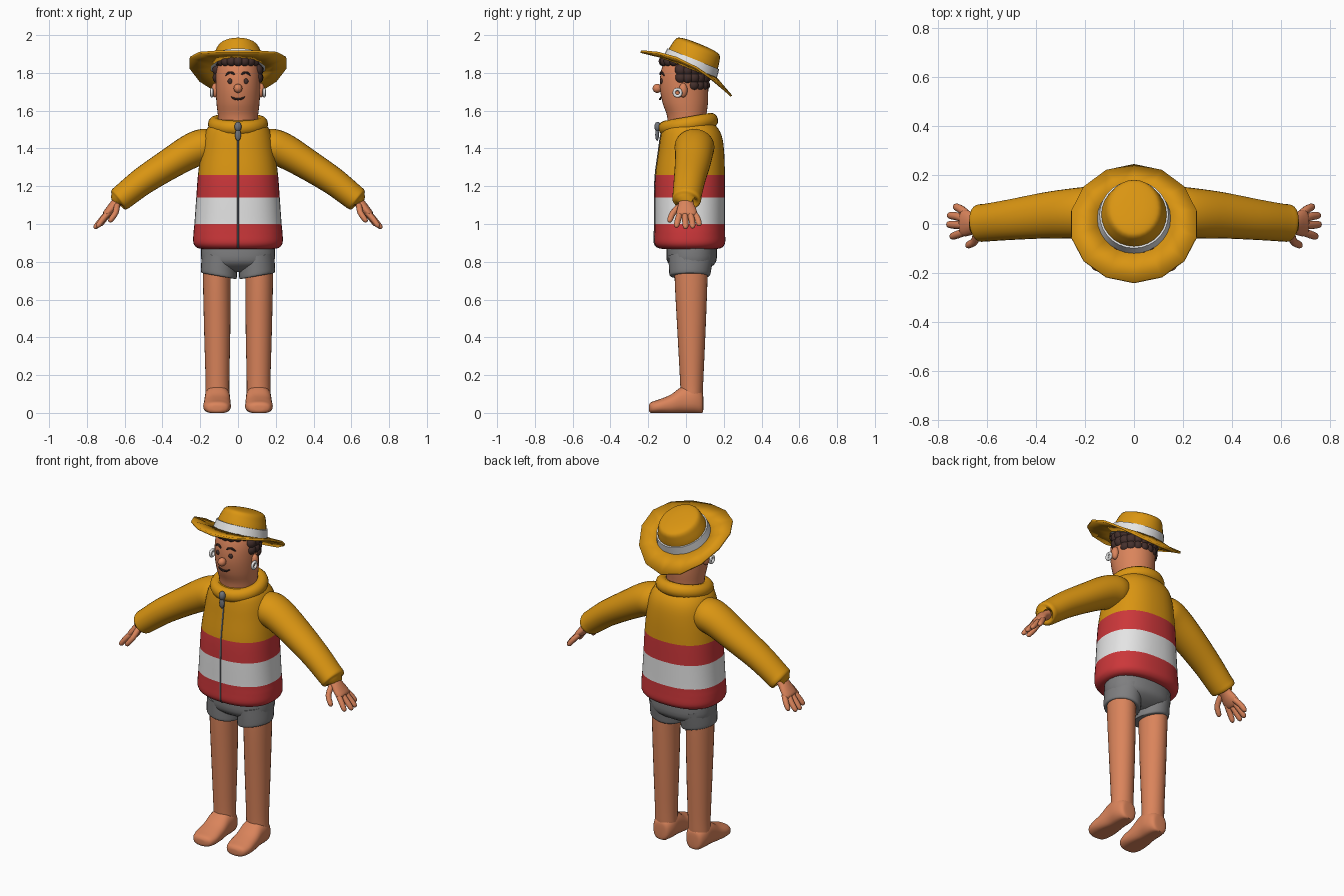
import bpy, bmesh, math
from mathutils import Vector, Matrix

if "Cube" in bpy.data.objects:
    bpy.data.objects.remove(bpy.data.objects["Cube"])


def material(name, r, g, b):
    m = bpy.data.materials.new(name)
    m.diffuse_color = (r, g, b, 1)
    m.use_nodes = True
    m.node_tree.nodes["Principled BSDF"].inputs["Base Color"].default_value = m.diffuse_color
    return m


SKIN = material("skin", 0.70, 0.23, 0.105)
YELLOW = material("yellow", 0.70, 0.30, 0.006)
RED = material("red", 0.60, 0.038, 0.042)
WHITE = material("white", 0.78, 0.78, 0.78)
GREY = material("shorts_grey", 0.21, 0.21, 0.215)
METAL = material("zip_grey", 0.16, 0.17, 0.19)
BROWN = material("dark_brown", 0.06, 0.030, 0.026)
X, Y, Z = Vector((1, 0, 0)), Vector((0, 1, 0)), Vector((0, 0, 1))


def finish(name, bm, mats, mirror=False, angle=40):
    bmesh.ops.recalc_face_normals(bm, faces=bm.faces)
    me = bpy.data.meshes.new(name)
    bm.to_mesh(me)
    bm.free()
    ob = bpy.data.objects.new(name, me)
    bpy.context.collection.objects.link(ob)
    for m in mats:
        me.materials.append(m)
    bpy.ops.object.select_all(action='DESELECT')
    ob.select_set(True)
    bpy.context.view_layer.objects.active = ob
    bpy.ops.object.shade_smooth_by_angle(angle=math.radians(angle))
    if mirror:
        ob.modifiers.new("Mirror", 'MIRROR')
    return ob


def smooth_rows(rows, sub):
    """Catmull-Rom interpolation between the given rings."""
    out = []
    for i in range(len(rows) - 1):
        a, b, c, d = (rows[max(0, min(len(rows) - 1, i + k))] for k in (-1, 0, 1, 2))
        for s in range(sub):
            t = s / sub
            out.append([0.5 * (2 * q + (r - p) * t + (2 * p - 5 * q + 4 * r - w) * t * t
                               + (3 * q - p - 3 * r + w) * t ** 3)
                        for p, q, r, w in zip(a, b, c, d)])
    return out + [list(rows[-1])]


def add_loft(bm, rows, axis=None, ref=X, n=28, power=2, sub=4):
    """Rings given as x, y, z, radius along ref, radius across."""
    rows = smooth_rows(rows, sub)
    rings = []
    for i, (x, y, z, ru, rv) in enumerate(rows):
        t = axis or Vector(rows[min(i + 1, len(rows) - 1)][:3]) - Vector(rows[max(i - 1, 0)][:3])
        t = t.normalized()
        u = (ref - t * ref.dot(t)).normalized()
        v = t.cross(u)
        ring = []
        for k in range(n):
            c, s = math.cos(2 * math.pi * k / n), math.sin(2 * math.pi * k / n)
            c = math.copysign(abs(c) ** (2 / power), c)
            s = math.copysign(abs(s) ** (2 / power), s)
            ring.append(bm.verts.new(Vector((x, y, z)) + u * c * ru + v * s * rv))
        rings.append(ring)
    for a, b in zip(rings, rings[1:]):
        for k in range(n):
            bm.faces.new((a[k], a[(k + 1) % n], b[(k + 1) % n], b[k]))
    bm.faces.new(rings[0][::-1])
    bm.faces.new(rings[-1])


def loft(name, rows, mat, mirror=False, **kw):
    bm = bmesh.new()
    add_loft(bm, rows, **kw)
    return finish(name, bm, [mat], mirror)


def blobs(name, items, mat, mirror=False, seg=16):
    bm = bmesh.new()
    for c, r in items:
        bmesh.ops.create_uvsphere(bm, u_segments=seg, v_segments=seg // 2 + 2, radius=1,
                                  matrix=Matrix.Translation(c) @ Matrix.Diagonal((*r, 1)))
    return finish(name, bm, [mat], mirror)


def torus(name, loc, rot, major, minor, mat, scale=(1, 1, 1), mirror=False):
    bm = bmesh.new()
    n, k = 32, 12
    v = [[bm.verts.new(((major + minor * math.cos(b)) * math.cos(a),
                        (major + minor * math.cos(b)) * math.sin(a), minor * math.sin(b)))
          for b in (2 * math.pi * j / k for j in range(k))]
         for a in (2 * math.pi * i / n for i in range(n))]
    for i in range(n):
        for j in range(k):
            p, q, w = (i + 1) % n, (j + 1) % k, v[i]
            bm.faces.new((w[j], v[p][j], v[p][q], w[q]))
    m = Matrix.Translation(loc) @ Matrix.Rotation(rot[1], 4, rot[0]) @ Matrix.Diagonal((*scale, 1))
    bmesh.ops.transform(bm, matrix=m, verts=bm.verts)
    return finish(name, bm, [mat], mirror)


# Jacket body with horizontal stripes
BODY = [(.868, .19, .02, .145), (.875, .218, .02, .17), (.90, .236, .02, .187), (.95, .236, .02, .187),
        (1.0, .231, .02, .186), (1.14, .221, .02, .186), (1.26, .212, .022, .184),
        (1.38, .196, .028, .174), (1.46, .182, .028, .163), (1.51, .16, .022, .145), (1.55, .12, .015, .11)]
bm = bmesh.new()
add_loft(bm, [(0, y, z, rx, ry) for z, rx, y, ry in BODY], axis=Z, n=40, power=2.35)
bm.normal_update()
for f in bm.faces:
    h = f.calc_center_median().z
    f.material_index = 0 if h > 1.26 else 2 if 1.0 < h < 1.14 else 1
finish("jacket_body", bm, [YELLOW, RED, WHITE])
loft("zip_line", [(0, y - ry, z, .005, .004) for z, rx, y, ry in BODY[1:10]], METAL, n=8)
torus("collar", (0, .012, 1.528), ('X', .17), .124, .036, YELLOW, (1, 1, 1.1))
blobs("zip_pull", [((0, -.15, 1.515), (.019, .018, .026)), ((0, -.153, 1.472), (.016, .010, .032))], METAL)

# Sleeves
loft("sleeves", [(.12, .045, 1.41, .085, .08), (.18, .045, 1.41, .105, .094), (.25, .043, 1.385, .102, .091),
                 (.36, .035, 1.32, .094, .082), (.50, .018, 1.23, .083, .074), (.60, .006, 1.152, .077, .068),
                 (.628, .004, 1.13, .076, .065), (.637, .003, 1.123, .066, .053), (.638, .003, 1.122, .04, .03)],
     YELLOW, mirror=True, ref=Y)

# Hands: palm, four fingers and thumb
bm = bmesh.new()
add_loft(bm, [(.60, 0, 1.145, .036, .03), (.645, 0, 1.11, .040, .027), (.68, .003, 1.07, .053, .024),
              (.70, .005, 1.05, .050, .019), (.708, .005, 1.043, .03, .008)], ref=Y, n=20)
DIGITS = [((.68, .040, 1.06), (.705, .060, 1.03), (.726, .070, 1.0)),
          ((.69, .020, 1.06), (.722, .031, 1.02), (.750, .035, .988)),
          ((.69, -.006, 1.06), (.724, -.004, 1.02), (.753, -.002, .985)),
          ((.685, -.030, 1.06), (.716, -.042, 1.025), (.740, -.050, .992)),
          ((.64, -.022, 1.105), (.648, -.068, 1.06), (.675, -.086, 1.02))]
for a, b, c in DIGITS:
    d = (Vector(c) - Vector(b)).normalized() * .012
    add_loft(bm, [(*a, .016, .016), (*b, .0165, .0155), (*c, .014, .013),
                  (*(Vector(c) + d), .004, .004)], ref=Y, n=12, sub=3)
finish("hands", bm, [SKIN], mirror=True)

# Shorts
loft("shorts_seat", [(0, .03, .745, .10, .05), (0, .03, .77, .165, .10), (0, .03, .81, .194, .132),
                     (0, .03, .90, .196, .132)], GREY, axis=Z, power=2.3)
loft("shorts_legs", [(.101, .02, .724, .085, .09), (.101, .02, .728, .095, .106), (.101, .022, .76, .096, .112),
                     (.10, .027, .83, .092, .12)], GREY, mirror=True, axis=Vector((-.18, 0, 1)))

# Legs and feet
loft("legs", [(.112, .027, .80, .073, .088), (.112, .027, .68, .073, .086), (.110, .029, .42, .069, .074),
              (.109, .030, .18, .063, .062), (.109, .030, .09, .063, .058), (.109, .030, .03, .06, .05)],
     SKIN, mirror=True, axis=Z)
bm = bmesh.new()
add_loft(bm, [(.109, .092, .05, .02, .03), (.109, .084, .055, .048, .058), (.109, .04, .07, .066, .075),
              (.109, -.02, .067, .068, .072), (.110, -.08, .045, .071, .052), (.111, -.14, .034, .073, .038),
              (.111, -.18, .028, .060, .031), (.111, -.194, .026, .035, .02), (.111, -.197, .026, .01, .008)],
         axis=-Y, power=2.4)
for v in bm.verts:
    v.co.z = max(0, v.co.z)
finish("feet", bm, [SKIN], mirror=True)

# Head and face
loft("head", [(0, .005, 1.48, .10, .10), (0, .004, 1.57, .106, .104), (0, -.004, 1.64, .114, .120),
              (0, -.01, 1.72, .118, .128), (0, -.008, 1.80, .116, .126), (0, -.005, 1.86, .098, .108),
              (0, 0, 1.89, .06, .07), (0, 0, 1.897, .01, .01)], SKIN, axis=Z, n=36)


def face(x, z, r=.006):
    return (x, -.009 - .129 * math.sqrt(1 - (x / .118) ** 2), z, r, r)


blobs("nose", [((0, -.152, 1.718), (.023, .025, .024))], SKIN)
blobs("eyes", [(face(.042, 1.756)[:3], (.013, .008, .014))], BROWN, mirror=True)
loft("eyebrows", [face(.018, 1.790, .003), face(.030, 1.800), face(.048, 1.801), face(.066, 1.786, .003)],
     BROWN, mirror=True, ref=Y, n=8)
loft("mouth", [face(-.036, 1.673, .003), face(-.02, 1.664, .005), face(0, 1.661), face(.02, 1.664, .005),
               face(.036, 1.673, .003)], BROWN, ref=Y, n=8)
blobs("ears", [((.122, -.015, 1.708), (.02, .023, .038))], SKIN, mirror=True)
torus("earrings", (.139, -.045, 1.695), ('Y', math.pi / 2), .018, .008, WHITE, mirror=True)

# Curly hair: fringe in front, two rows round the sides and back
curls = []
for deg in range(-80, 81, 20):
    a = math.radians(deg)
    curls.append(((.098 * math.sin(a), -.005 - .112 * math.cos(a), 1.862), (.028, .028, .028)))
for deg in range(76, 285, 19):
    a = math.radians(deg)
    for z, r in ((1.735, .029), (1.775, .033), (1.815, .034)):
        if z > 1.74 or 100 < deg < 260:
            curls.append(((.102 * math.sin(a), -.002 - .102 * math.cos(a), z), (r, r, r)))
blobs("hair", curls, BROWN, seg=12)

# Hat: tilted crown, band and drooping brim
UP = Vector((0, .375, .927)).normalized()
BASE = Vector((0, .02, 1.828))


def hat_rows(rows):
    return [(*(BASE + UP * h), rx, ry) for h, rx, ry in rows]


loft("hat_crown", hat_rows([(0, .138, .142), (.05, .133, .140), (.09, .120, .133), (.115, .108, .125),
                            (.127, .09, .108), (.134, .05, .065), (.136, .006, .006)]), YELLOW, axis=UP)
loft("hat_band", hat_rows([(-.004, .152, .154), (.05, .140, .148)]), WHITE, axis=UP, sub=1)
bm = bmesh.new()
inner, outer = [], []
back = UP.cross(X)
for k in range(14):
    a = 2 * math.pi * k / 14
    x, y = .262 * math.sin(a), .24 * math.cos(a)
    outer.append(bm.verts.new((x, y, 1.857 - .49 * y - 1.086 * y * y)))
    inner.append(bm.verts.new(BASE + X * .146 * math.sin(a) + back * .150 * math.cos(a)))
for k in range(14):
    j = (k + 1) % 14
    bm.faces.new((inner[k], inner[j], outer[j], outer[k]))
brim = finish("hat_brim", bm, [YELLOW])
solid = brim.modifiers.new("Solidify", 'SOLIDIFY')
solid.thickness, solid.offset = .012, 0
